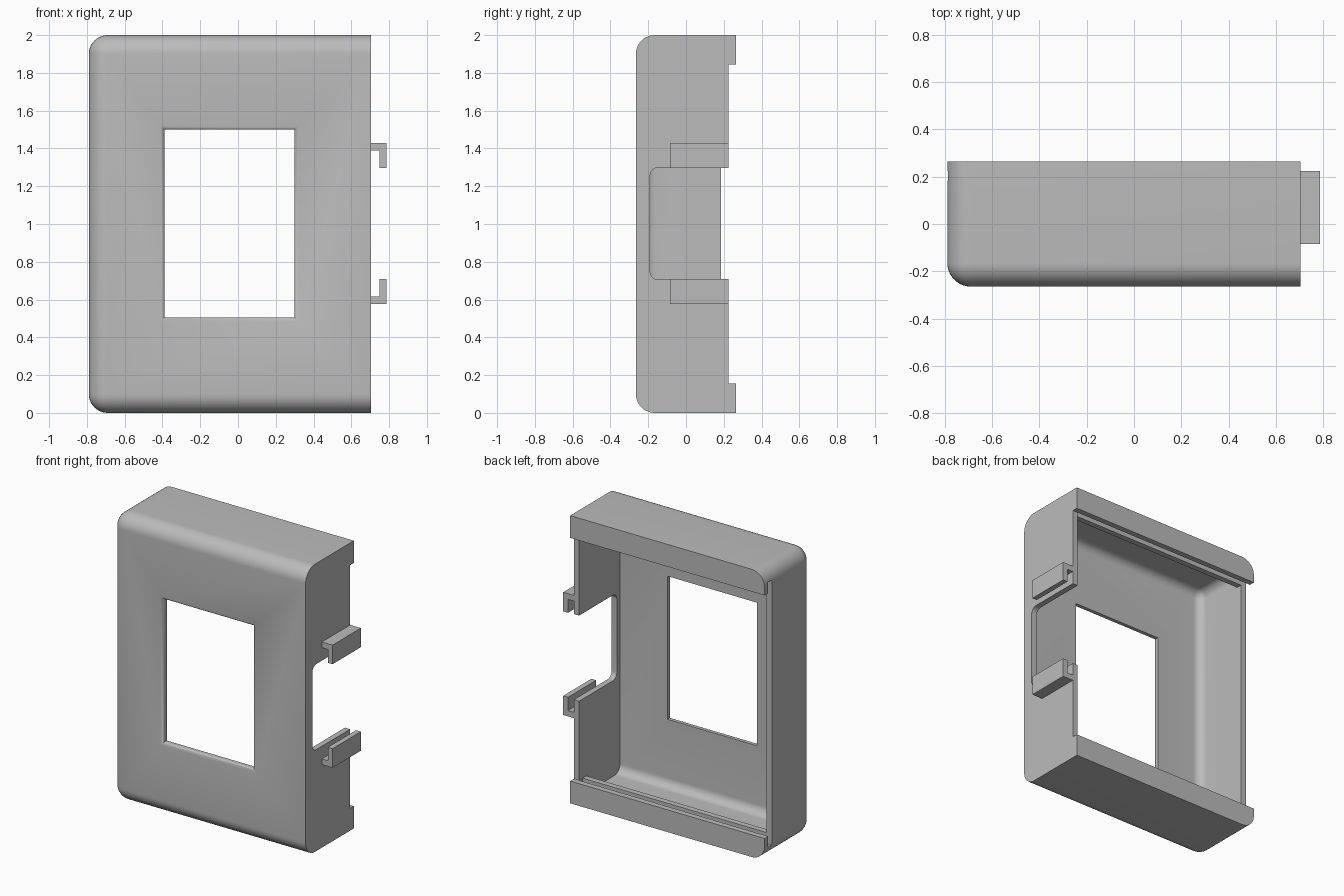
import bpy, bmesh, math

default = bpy.data.objects.get("Cube")
if default:
    bpy.data.objects.remove(default, do_unlink=True)

grey = bpy.data.materials.new("plain grey plastic")
grey.use_nodes = True
COLOUR = (0.5, 0.5, 0.5, 1)
grey.diffuse_color = COLOUR
grey.node_tree.nodes["Principled BSDF"].inputs["Base Color"].default_value = COLOUR

LEFT, RIGHT = -0.79, 0.705
FRONT, BACK = -0.265, 0.265
TOP = 2.0
WALL = 0.04
LIP = 0.155
IN_L, IN_R = LEFT + WALL, RIGHT - WALL


def finish(name, bm):
    bmesh.ops.recalc_face_normals(bm, faces=bm.faces[:])
    mesh = bpy.data.meshes.new(name)
    bm.to_mesh(mesh)
    bm.free()
    mesh.materials.append(grey)
    obj = bpy.data.objects.new(name, mesh)
    bpy.context.collection.objects.link(obj)
    return obj


def block(name, x, y, z, radius=0, rounded=None, segments=8):
    """Box from (low, high) ranges; edges chosen by rounded(a, b) are filleted."""
    bm = bmesh.new()
    bmesh.ops.create_cube(bm, size=1)
    for v in bm.verts:
        for i, (low, high) in enumerate((x, y, z)):
            v.co[i] = high if v.co[i] > 0 else low
    if radius:
        edges = [e for e in bm.edges if rounded(e.verts[0].co, e.verts[1].co)]
        bmesh.ops.bevel(bm, geom=edges, offset=radius, offset_type='OFFSET',
                        segments=segments, profile=0.5, affect='EDGES')
    return finish(name, bm)


def shell_edges(x_low, y_low):
    """Front edges and corner edges, leaving the +x side and the back sharp."""
    def rule(a, b):
        mid = (a + b) / 2
        on_left = abs(mid.x - x_low) < 1e-4
        on_front = abs(mid.y - y_low) < 1e-4
        along_y = abs(a.y - b.y) > 1e-4
        along_x = abs(a.x - b.x) > 1e-4
        return (on_left and (on_front or along_y)) or (on_front and along_x)
    return rule


def window_cutter(x, z, r, steps=6):
    """Rectangular prism that flares outward to round over the front rim."""
    bm = bmesh.new()
    rings = [(FRONT - 0.1, r)]
    for i in range(steps + 1):
        a = math.pi / 2 * i / steps
        rings.append((FRONT + r * (1 - math.cos(a)), r * (1 - math.sin(a))))
    rings.append((FRONT + 0.2, 0))
    # Order rings by depth: flare narrows from the front face inward
    loops = []
    for k, (y, grow) in enumerate(rings):
        if 0 < k <= steps + 1:
            a = math.pi / 2 * (k - 1) / steps
            y, grow = FRONT + r * math.sin(a), r * (1 - math.sqrt(max(0, 1 - (1 - math.sin(a)) ** 2)))
        x0, x1, z0, z1 = x[0] - grow, x[1] + grow, z[0] - grow, z[1] + grow
        loops.append([bm.verts.new((px, y, pz))
                      for px, pz in ((x0, z0), (x1, z0), (x1, z1), (x0, z1))])
    for p, q in zip(loops, loops[1:]):
        for i in range(4):
            j = (i + 1) % 4
            bm.faces.new((p[i], p[j], q[j], q[i]))
    bm.faces.new(loops[0])
    bm.faces.new(loops[-1])
    return finish("window_cutter", bm)


# Outer shell
housing = block("housing", (LEFT, RIGHT), (FRONT, BACK), (0, TOP),
                0.1, shell_edges(LEFT, FRONT), 10)

cutters = [
    # Hollow interior with filleted front
    block("cavity_cutter", (IN_L, IN_R), (FRONT + WALL, 0.145), (WALL, TOP - WALL),
          0.06, shell_edges(IN_L, FRONT + WALL)),
    # Opening between the rails
    block("rail_gap_cutter", (IN_L, IN_R), (0, 0.4), (LIP, TOP - LIP)),
    # Slot for a sliding back panel, open at the -x end
    block("slot_cutter", (-1, IN_R), (0.185, 0.225), (0.08, TOP - 0.08)),
    # Gap between the back lips
    block("lip_gap_cutter", (-1, 1), (0.225, 0.4), (LIP, TOP - LIP)),
    # Round-cornered notch in the +x wall
    block("side_notch_cutter", (RIGHT - 0.1, 1), (-0.19, 0.4), (0.705, 1.3), 0.045,
          lambda a, b: abs(a.x - b.x) > 1e-4 and a.y < 0),
    window_cutter((-0.39, 0.3), (0.505, 1.5), 0.02),
]

bpy.context.view_layer.objects.active = housing
for cutter in cutters:
    mod = housing.modifiers.new(cutter.name, 'BOOLEAN')
    mod.operation = 'DIFFERENCE'
    mod.solver = 'EXACT'
    mod.object = cutter
    bpy.ops.object.modifier_apply(modifier=mod.name)
    bpy.data.objects.remove(cutter, do_unlink=True)

bpy.ops.object.select_all(action='DESELECT')
housing.select_set(True)
bpy.ops.object.shade_smooth_by_angle(angle=math.radians(30))


def hook(name, outer, inner):
    """L-shaped rail profile in x-z, extruded along y."""
    step = math.copysign(WALL, inner - outer)
    profile = [(RIGHT - 0.005, outer), (0.787, outer), (0.787, inner),
               (0.75, inner), (0.75, outer + step), (RIGHT - 0.005, outer + step)]
    bm = bmesh.new()
    face = bm.faces.new([bm.verts.new((x, -0.085, z)) for x, z in profile])
    new = bmesh.ops.extrude_face_region(bm, geom=[face])["geom"]
    bmesh.ops.translate(bm, vec=(0, 0.31, 0),
                        verts=[v for v in new if isinstance(v, bmesh.types.BMVert)])
    return finish(name, bm)


# Side hooks facing each other
hook("upper_hook", 1.43, 1.297)
hook("lower_hook", 0.577, 0.71)
